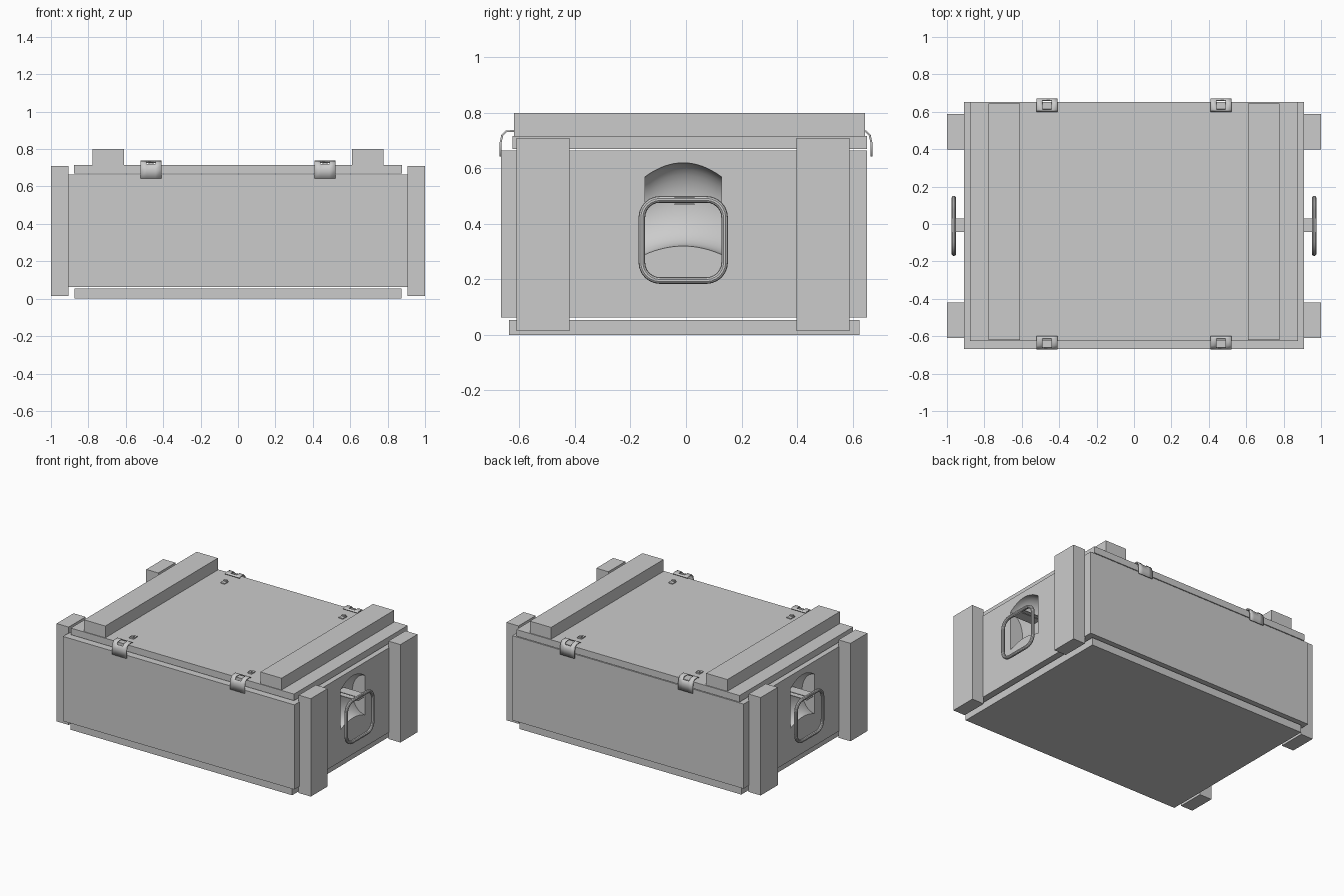
import bpy, bmesh
from math import cos, sin, pi, radians

cube = bpy.data.objects.get("Cube")
if cube:
    bpy.data.objects.remove(cube, do_unlink=True)

# One plain grey for the whole crate
grey = bpy.data.materials.new("plain_grey")
grey.use_nodes = True
GREY = (0.6, 0.6, 0.6, 1)
grey.diffuse_color = GREY
grey.node_tree.nodes["Principled BSDF"].inputs["Base Color"].default_value = GREY


def add(name, bm, smooth=False):
    bmesh.ops.recalc_face_normals(bm, faces=bm.faces)
    mesh = bpy.data.meshes.new(name)
    bm.to_mesh(mesh)
    bm.free()
    mesh.materials.append(grey)
    ob = bpy.data.objects.new(name, mesh)
    bpy.context.collection.objects.link(ob)
    if smooth:
        bpy.ops.object.select_all(action='DESELECT')
        ob.select_set(True)
        bpy.context.view_layer.objects.active = ob
        bpy.ops.object.shade_smooth_by_angle(angle=radians(35))
    return ob


def box(name, x, y, z):
    bm = bmesh.new()
    bmesh.ops.create_cube(bm, size=1)
    for v in bm.verts:
        for i, (lo, hi) in enumerate((x, y, z)):
            v.co[i] = lo if v.co[i] < 0 else hi
    return add(name, bm)


def loft(name, rings, closed=False, smooth=True):
    """Skin a list of closed rings; cap the ends unless the path is closed."""
    bm = bmesh.new()
    rows = [[bm.verts.new(p) for p in ring] for ring in rings]
    n = len(rows[0])
    pairs = list(zip(rows, rows[1:])) + ([(rows[-1], rows[0])] if closed else [])
    for a, b in pairs:
        for i in range(n):
            j = (i + 1) % n
            bm.faces.new((a[i], a[j], b[j], b[i]))
    if not closed:
        bm.faces.new(rows[0])
        bm.faces.new(rows[-1])
    return add(name, bm, smooth)


# Crate boards
body = box("body", (-.91, .91), (-.667, .652), (.062, .664))
box("bottom_board", (-.873, .873), (-.638, .625), (0, .054))
box("lid", (-.878, .878), (-.625, .652), (.669, .716))


def scoop(side):
    """Arched hand recess cutter, curved in height and across the width."""
    rings = []
    for k in range(17):
        t = -1 + k / 8
        mid, rad = .47 - .04 * t * t, .15 - .01 * t * t
        rings.append([(side * (.91 + .1 * cos(a)), -.01 + .137 * t, mid + rad * sin(a))
                      for a in (2 * pi * i / 32 for i in range(32))])
    return loft("recess_cutter", rings)


def ring_handle(side):
    """Rounded square ring of round bar."""
    half_y, half_z, r, bar = .149, .146, .065, .012
    path = []
    for q, (sy, sz) in enumerate(((1, 1), (-1, 1), (-1, -1), (1, -1))):
        for k in range(7):
            a = (q + k / 6) * pi / 2
            path.append((sy * (half_y - r), sz * (half_z - r), a))
    rings = []
    for cy, cz, a in path:
        rings.append([(side * (.963 + bar * sin(b)),
                       -.01 + cy + (r + bar * cos(b)) * cos(a),
                       .342 + cz + (r + bar * cos(b)) * sin(a))
                      for b in (2 * pi * i / 10 for i in range(10))])
    return loft("ring_handle", rings, closed=True)


def latch(cx, end):
    """Bent strap with a window, hooked over the lid edge."""
    edge = .668
    prof = [(edge, .642), (edge, .69), (edge - .006, .718), (edge - .02, .733),
            (edge - .055, .735), (edge - .068, .728)]
    xs = (-.057, -.024, .024, .057)
    bm = bmesh.new()
    grid = [[bm.verts.new((cx + x, end * y, z)) for x in xs] for y, z in prof]
    for r in range(len(prof) - 1):
        for c in range(3):
            if c == 1 and r in (2, 3):
                continue
            bm.faces.new((grid[r][c], grid[r][c + 1], grid[r + 1][c + 1], grid[r + 1][c]))
    ob = add("latch_strap", bm, True)
    solid = ob.modifiers.new("thickness", 'SOLIDIFY')
    solid.thickness = .007
    solid.offset = 0
    # Catch on the lid
    lo, hi = sorted((end * .49, end * .535))
    box("latch_catch", (cx - .017, cx + .017), (lo, hi), (.714, .722))
    mid = end * .525
    box("latch_catch_tip", (cx - .011, cx + .011), (mid - .008, mid + .008), (.72, .73))


for side in (-1, 1):
    # Lid battens and corner posts
    box("lid_batten", sorted((side * .61, side * .777)), (-.62, .645), (.714, .8))
    for y in ((-.61, -.42), (.397, .589)):
        box("end_post", sorted((side * .905, side)), y, (.014, .71))
    # Hand recess, ring and its clip
    cutter = scoop(side)
    cutter.hide_render = True
    cutter.hide_viewport = True
    cut = body.modifiers.new("hand_recess", 'BOOLEAN')
    cut.operation = 'DIFFERENCE'
    cut.object = cutter
    cut.solver = 'EXACT'
    ring_handle(side)
    box("ring_clip", sorted((side * .8, side * .972)), (-.042, .03), (.468, .473))
    box("ring_clip_top", sorted((side * .8, side * .972)), (-.042, .03), (.492, .497))
    for end in (-1, 1):
        latch(side * .465, end)
